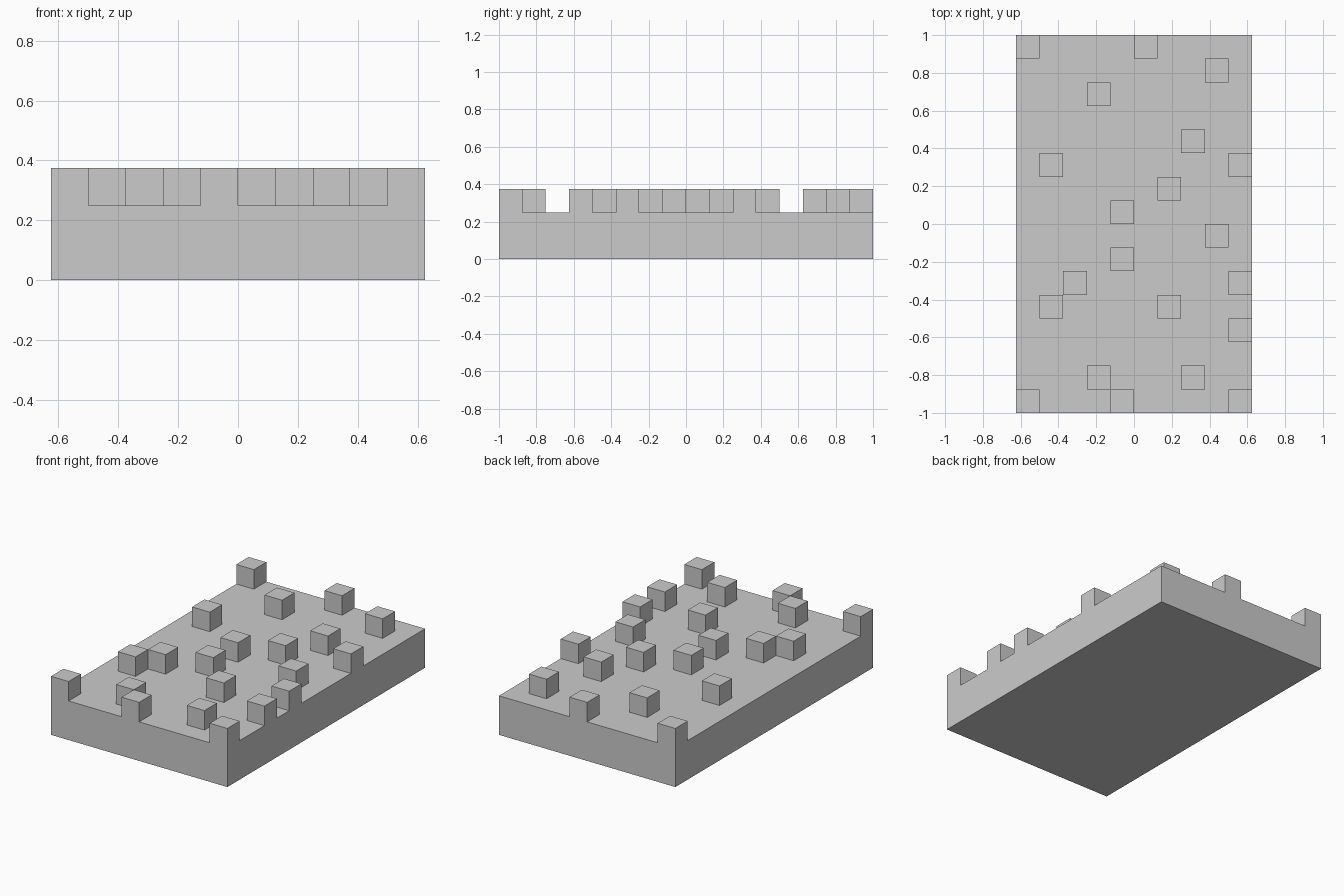
import bpy, bmesh
from mathutils import Vector

if "Cube" in bpy.data.objects:
    bpy.data.objects.remove(bpy.data.objects["Cube"])

U = 0.125                      # stud and grid cell size
COLS, ROWS, BASE_H = 10, 16, 0.25

# Columns holding a raised stud, keyed by row (row 0 is the front)
STUDS = {0: (0, 4, 9), 1: (3, 7), 3: (9,), 4: (1, 6), 5: (2, 9), 6: (4,),
         7: (8,), 8: (4,), 9: (6,), 10: (1, 9), 11: (7,), 13: (3,),
         14: (8,), 15: (0, 5)}


def raise_faces(bm, faces, height):
    """Extrude a group of faces straight up."""
    out = bmesh.ops.extrude_face_region(bm, geom=faces)["geom"]
    verts = [g for g in out if isinstance(g, bmesh.types.BMVert)]
    bmesh.ops.translate(bm, verts=verts, vec=Vector((0, 0, height)))
    return [g for g in out if isinstance(g, bmesh.types.BMFace)]


bm = bmesh.new()

# Footprint grid
grid = [[bm.verts.new(((i - COLS / 2) * U, (j - ROWS / 2) * U, 0))
         for i in range(COLS + 1)] for j in range(ROWS + 1)]
cells = [bm.faces.new((grid[j][i], grid[j][i + 1],
                       grid[j + 1][i + 1], grid[j + 1][i]))
         for j in range(ROWS) for i in range(COLS)]

# Slab body
top = raise_faces(bm, cells, BASE_H)

# Raised studs, flush with the slab sides where they meet the border
for face in top:
    c = face.calc_center_median()
    col = int(c.x / U + COLS / 2)
    row = int(c.y / U + ROWS / 2)
    if col in STUDS.get(row, ()):
        raise_faces(bm, [face], U)

bmesh.ops.recalc_face_normals(bm, faces=bm.faces[:])
mesh = bpy.data.meshes.new("studded_slab")
bm.to_mesh(mesh)
bm.free()
bpy.context.collection.objects.link(bpy.data.objects.new("studded_slab", mesh))
